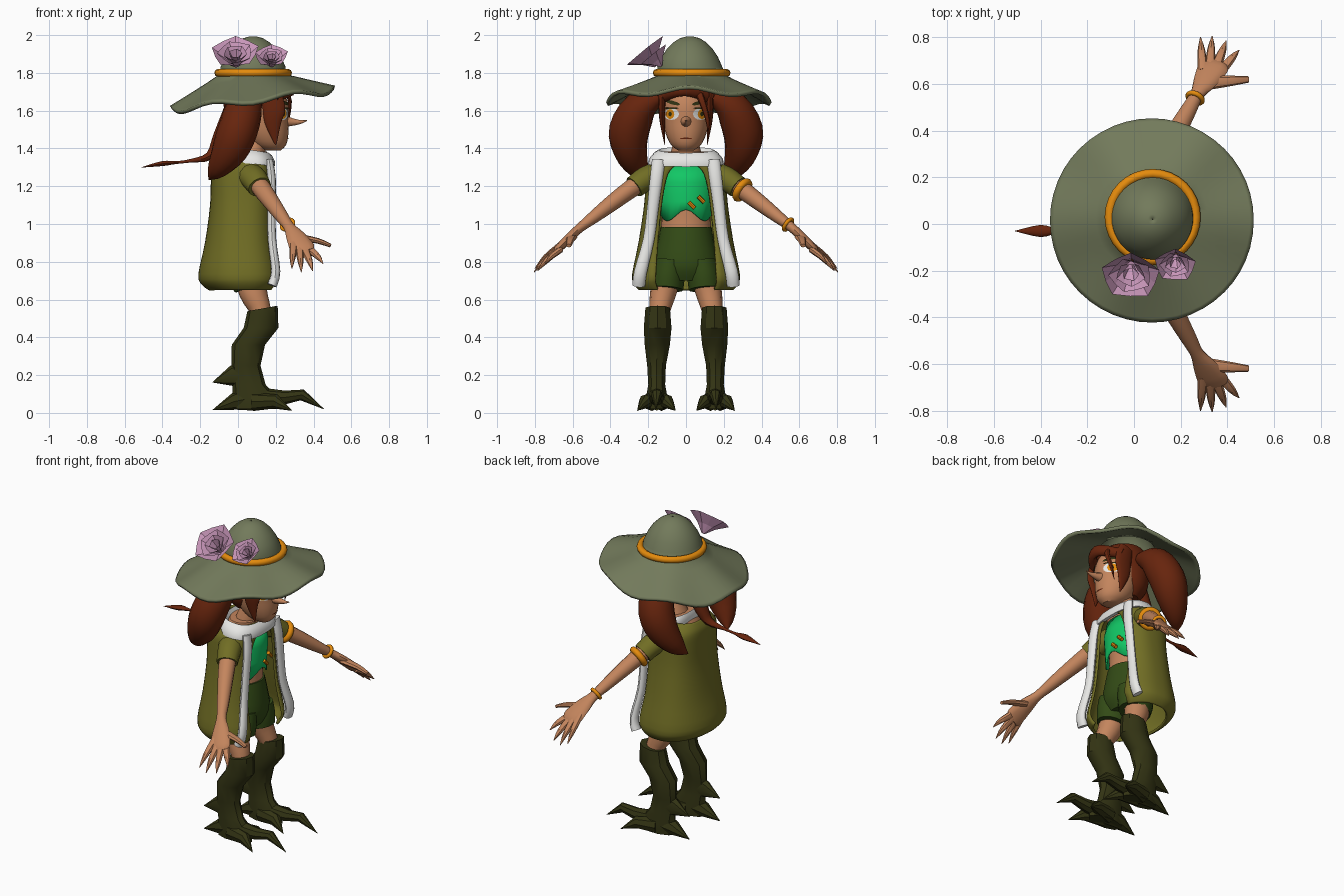
import bpy, math
from mathutils import Vector as V

COLORS = {
    "felt_green": (0.17, 0.195, 0.105), "olive": (0.165, 0.155, 0.018),
    "dark_green": (0.033, 0.07, 0.008), "boot_green": (0.034, 0.035, 0.007),
    "skin": (0.55, 0.235, 0.11), "red_hair": (0.135, 0.018, 0.004),
    "white": (0.8, 0.8, 0.78), "bright_green": (0.006, 0.57, 0.13),
    "orange": (0.78, 0.26, 0.004), "pink": (0.63, 0.335, 0.53)}
MATS = {}
for key, c in COLORS.items():
    MATS[key] = bpy.data.materials.new(key)
    MATS[key].diffuse_color = (*c, 1)


def make(name, verts, faces, mat, angle=40, mirror=False, solid=0):
    me = bpy.data.meshes.new(name)
    me.from_pydata([tuple(v) for v in verts], [], faces)
    me.materials.append(MATS[mat])
    ob = bpy.data.objects.new(name, me)
    bpy.context.collection.objects.link(ob)
    if angle:
        bpy.ops.object.select_all(action='DESELECT')
        ob.select_set(True)
        bpy.context.view_layer.objects.active = ob
        bpy.ops.object.shade_smooth_by_angle(angle=math.radians(angle))
    if solid:
        m = ob.modifiers.new("thickness", 'SOLIDIFY')
        m.thickness, m.offset = solid, 0
    if mirror:
        m = ob.modifiers.new("mirror", 'MIRROR')
        m.use_axis = (False, True, False)
    return ob


def loft(name, rings, mat, closed=True, caps=True, **kw):
    n = len(rings[0])
    verts = [p for r in rings for p in r]
    faces = [(i*n + j, i*n + (j+1) % n, (i+1)*n + (j+1) % n, (i+1)*n + j)
             for i in range(len(rings)-1) for j in range(n if closed else n-1)]
    if caps:
        faces += [tuple(range(n))[::-1], tuple(range((len(rings)-1)*n, len(rings)*n))]
    return make(name, verts, faces, mat, **kw)


def smooth(rows, steps):
    # Catmull-Rom interpolation of rows of numbers
    out = []
    for i in range(len(rows)-1):
        a, b, c, d = rows[max(i-1, 0)], rows[i], rows[i+1], rows[min(i+2, len(rows)-1)]
        for s in range(steps):
            t = s/steps
            out.append([0.5*(2*q + (r-p)*t + (2*p-5*q+4*r-s4)*t*t + (3*q-p-3*r+s4)*t**3)
                        for p, q, r, s4 in zip(a, b, c, d)])
    return out + [list(rows[-1])]


def tube(name, rows, mat, sides=12, steps=3, ref=(0, 1, 0), **kw):
    # rows: x, y, z, radius along ref, radius across
    rows = smooth(rows, steps) if steps > 1 else rows
    pts, rings = [V(r[:3]) for r in rows], []
    for i, r in enumerate(rows):
        t = (pts[min(i+1, len(pts)-1)] - pts[max(i-1, 0)]).normalized()
        u = (V(ref) - t*t.dot(V(ref))).normalized()
        w = t.cross(u)
        rings.append([pts[i] + u*max(r[3], .001)*math.cos(a) + w*max(r[4], .001)*math.sin(a)
                      for a in (2*math.pi*k/sides for k in range(sides))])
    return loft(name, rings, mat, **kw)


def stack(name, rows, mat, sides=24, steps=3, **kw):
    # rows: z, cx, rx, cy, ry
    rings = [[(cx + rx*math.cos(a), cy + ry*math.sin(a), z)
              for a in (2*math.pi*k/sides for k in range(sides))]
             for z, cx, rx, cy, ry in smooth(rows, steps)]
    return loft(name, rings, mat, **kw)


def power(v, e):
    return math.copysign(abs(v)**e, v)


# Hat: wavy brim and dome in one surface
hat = []
for t in (1, .94, .75, .5, .25, 0):
    ring = []
    for k in range(48):
        a = 2*math.pi*k/48
        edge = 1.653 + .053*math.cos(a) + .017*math.cos(6*a)
        r = .17 + .263*t
        ring.append((.078 + r*math.cos(a), .03 - .015*t + r*math.sin(a), 1.785 + (edge-1.785)*t**.95))
    hat.append(ring)
for z, r in ((1.83, .162), (1.88, .14), (1.92, .114), (1.955, .079), (1.975, .047), (1.982, .02), (1.983, .0005)):
    hat.append([(.08 + r*math.cos(2*math.pi*k/48), .02 + r*math.sin(2*math.pi*k/48), z) for k in range(48)])
loft("hat", hat, "felt_green", caps=False, angle=60, solid=.02)


def ring_band(name, centre, axis, radius, thick):
    bpy.ops.mesh.primitive_torus_add(major_radius=radius, minor_radius=thick, location=centre,
                                     major_segments=32, minor_segments=8,
                                     rotation=V(axis).to_track_quat('Z', 'Y').to_euler())
    ob = bpy.context.object
    ob.name = name
    ob.data.materials.append(MATS["orange"])
    bpy.ops.object.shade_smooth_by_angle(angle=math.radians(60))


ring_band("hat_band", (.08, .03, 1.8), (0, 0, 1), .185, .021)


# Flowers: nested five-petal funnels
def flower(name, base, radius, depth):
    n = V((-.05, -.63, .77)).normalized()
    u = n.orthogonal().normalized()
    w = n.cross(u)
    for i, s in enumerate((1, .74, .5, .28)):
        rings = []
        for h, f in ((0, .08), (.5, .45), (1, 1)):
            rings.append([V(base) + n*depth*h*(.85+.15*s) + (u*math.cos(a) + w*math.sin(a))*radius*s*f*(1 if k % 2 else .86)
                          for k, a in ((k, math.pi*k/5 + .35*i) for k in range(10))])
        loft(f"{name}_petals_{i+1}", rings, "pink", caps=False, angle=0)


flower("large_flower", (-.01, -.16, 1.835), .13, .1)
flower("small_flower", (.18, -.13, 1.835), .092, .075)

# Head, neck and nose
HEAD = [(1.388, .185, .04, 0, .04), (1.42, .165, .09, 0, .08), (1.48, .145, .122, 0, .108),
        (1.55, .135, .132, 0, .12), (1.63, .125, .142, 0, .125), (1.70, .1, .14, 0, .12), (1.76, .09, .09, 0, .09)]
stack("head", HEAD, "skin")
tube("neck", [(.05, 0, 1.28, .1, .08), (.07, 0, 1.36, .085, .07), (.1, 0, 1.46, .06, .06)], "skin")
tube("nose", [(.24, 0, 1.545, .035, .035), (.285, 0, 1.54, .022, .022), (.33, 0, 1.54, .011, .011),
              (.365, 0, 1.548, .002, .002)], "skin", sides=10)


def face_x(y, z):
    row = min(smooth(HEAD, 12), key=lambda r: abs(r[0]-z))
    return row[1] + row[2]*math.sqrt(max(0, 1-(y/row[4])**2))


def patch(name, cy, cz, ry, rz, mat, lift, tilt=0, mirror=True):
    pts = [(cy, cz)]
    for k in range(16):
        a = 2*math.pi*k/16
        y = ry*math.cos(a)
        pts.append((cy + y, cz + rz*math.sin(a) + tilt*y))
    make(name, [(face_x(y, z) + lift, y, z) for y, z in pts],
         [(0, k+1, (k+1) % 16+1) for k in range(16)], mat, mirror=mirror)


# Eyes, brows and mouth
patch("eye_white", .077, 1.582, .04, .031, "white", .004)
patch("iris", .084, 1.582, .022, .026, "orange", .007)
patch("pupil", .084, 1.582, .009, .012, "boot_green", .0095)
patch("upper_lid", .077, 1.613, .038, .005, "boot_green", .008)
patch("brow", .07, 1.642, .038, .01, "boot_green", .006, .25)
patch("mouth", 0, 1.453, .032, .004, "red_hair", .004, 0, False)

# Hair: cap, fringe locks, bunches and thin tail
stack("hair_cap", [(1.46, .06, .06, 0, .08), (1.52, .06, .115, 0, .125), (1.62, .065, .14, 0, .14),
                   (1.72, .08, .165, 0, .14), (1.77, .08, .12, 0, .12)], "red_hair")
tube("hair_fringe", [(.19, -.125, 1.67, .03, .03), (.265, -.06, 1.705, .035, .025),
                     (.275, .02, 1.71, .035, .025), (.19, .125, 1.67, .03, .03)], "red_hair", ref=(0, 0, 1))
tube("side_lock", [(.16, .12, 1.72, .02, .05), (.19, .128, 1.62, .018, .06), (.185, .125, 1.54, .014, .045),
                   (.2, .112, 1.42, .002, .004)], "red_hair", mirror=True)
tube("loose_strand", [(.25, .06, 1.71, .02, .012), (.275, .085, 1.65, .018, .01), (.265, .112, 1.56, .012, .008),
                      (.25, .118, 1.48, .001, .001)], "red_hair", sides=8)
tube("hair_bunch", [(.06, .14, 1.68, .04, .05), (.035, .24, 1.62, .09, .095), (0, .3, 1.5, .107, .105),
                    (-.045, .295, 1.39, .09, .095), (-.11, .25, 1.29, .055, .055), (-.155, .2, 1.235, .002, .002)],
     "red_hair", sides=16, mirror=True)
tube("hair_tail", [(-.03, -.01, 1.6, .05, .05), (-.09, -.01, 1.46, .045, .045), (-.15, -.02, 1.36, .03, .024),
                   (-.25, -.03, 1.335, .01, .01), (-.33, -.03, 1.325, .01, .008), (-.4, -.03, 1.32, .026, .014),
                   (-.51, -.03, 1.3, .001, .001)], "red_hair", sides=10)

# Torso, cropped top with a pointed hem, toggles and shorts
stack("torso", [(.92, .03, .125, 0, .14), (1.05, .03, .115, 0, .13), (1.2, .03, .12, 0, .15),
                (1.31, .04, .11, 0, .15), (1.385, .065, .09, 0, .12)], "skin")
top = []
for z, rx, ry in ((1.045, .14, .14), (1.12, .14, .148), (1.22, .142, .16), (1.31, .12, .155)):
    top.append([(.03 + rx*math.cos(a), ry*math.sin(a), z + (.03*math.cos(4*a) if z < 1.05 else 0))
                for a in (2*math.pi*k/32 for k in range(32))])
loft("cropped_top", top, "bright_green", caps=False, solid=.008)
for i, (y, z) in enumerate(((.03, 1.1), (.08, 1.13))):
    tube(f"toggle_{i+1}", [(.178-y*.08, y-.016, z+.016, .011, .011), (.178-y*.08, y+.016, z-.016, .011, .011)],
         "orange", sides=8, steps=1, ref=(1, 0, 0))
stack("shorts", [(.7, .05, .1, 0, .13), (.78, .05, .135, 0, .17), (.9, .04, .135, 0, .15), (.985, .03, .13, 0, .135)], "dark_green")
tube("shorts_leg", [(.06, .085, .8, .08, .12), (.07, .095, .72, .088, .115), (.08, .1, .655, .085, .1)],
     "dark_green", sides=16, mirror=True)

# Open coat: z, cx, rx, ry, half width of the front opening
coat = []
for z, cx, rx, ry, gap in smooth([(.655, .02, .17, .245, .15), (.685, .012, .2, .27, .16), (.735, .01, .213, .278, .16),
                                  (.9, .012, .18, .245, .15), (1.1, .02, .161, .215, .13), (1.24, .023, .16, .205, .105),
                                  (1.3, .022, .157, .198, .07), (1.335, .02, .148, .175, .004), (1.37, .02, .125, .135, .004)], 3):
    a0 = math.asin((max(gap, .003)/ry)**1.25)
    ring = []
    for k in range(41):
        a = a0 + (2*math.pi-2*a0)*k/40
        c, s = math.cos(a), math.sin(a)
        # rounder at the back near the hem, squarer at the shoulders
        back = 1 - .3*min(1, max(0, (z-.67)/.65))
        ex, ey = (.7, .8) if c > 0 else (back, back)
        ring.append((cx + rx*power(c, ex), ry*power(s, ey), z))
    coat.append(ring)
loft("coat", coat, "olive", closed=False, caps=False, solid=.014)
tube("coat_trim", [(.165, .145, 1.34, .035, .02), (.178, .157, 1.24, .034, .022), (.178, .174, 1.1, .031, .022),
                   (.18, .197, .92, .03, .022), (.2, .24, .75, .034, .024), (.18, .25, .675, .034, .026)],
     "white", mirror=True)
# Wide sloping collar, lower at the front
collar = [[(cx + rx*power(math.cos(a), .75), ry*power(math.sin(a), .8), z - .015*math.cos(a))
           for a in (2*math.pi*k/40 for k in range(40))]
          for z, cx, rx, ry in ((1.32, .07, .1, .17), (1.318, .076, .118, .2), (1.345, .075, .122, .196),
                                (1.378, .068, .112, .168), (1.392, .062, .1, .145), (1.36, .062, .085, .118))]
loft("collar", collar, "white", caps=False, angle=60)
tube("sleeve", [(.05, .13, 1.265, .075, .07), (.085, .21, 1.24, .07, .066), (.115, .275, 1.195, .064, .06)],
     "olive", ref=(1, 0, 0), mirror=True)

# Arms, hands and bands
tube("arm", [(.08, .2, 1.25, .05, .05), (.13, .3, 1.18, .05, .048), (.185, .4, 1.105, .043, .042),
             (.235, .49, 1.035, .035, .033), (.27, .555, .985, .03, .025), (.305, .61, .935, .052, .024),
             (.34, .67, .875, .066, .022), (.355, .69, .85, .05, .016)], "skin", ref=(1, 0, 0), mirror=True)
FINGERS = [(.295, .655, .895, .285, .80, .765), (.325, .67, .875, .335, .805, .745), (.355, .68, .86, .395, .785, .752),
           (.38, .665, .865, .45, .745, .79), (.32, .605, .93, .49, .62, .885)]
for i, (x, y, z, p, q, r) in enumerate(FINGERS):
    thick, tip = (.03, .014) if i == 4 else (.023, .002)
    tube(f"finger_{i+1}", [(x, y, z, thick, .018), (.4*x+.6*p, .4*y+.6*q, .4*z+.6*r+.008, thick*.72, .015),
                           (p, q, r, tip, tip*.7)], "skin", sides=8, ref=(0, 1, 0) if i == 4 else (1, 0, 0), mirror=True)
ring_band("upper_arm_band", (.128, .298, 1.18), (.055, .1, -.07), .05, .02)
ring_band("wrist_band", (.262, .54, .997), (.04, .08, -.06), .033, .011)

# Legs and clawed boots with a raised front cuff
tube("leg", [(.06, .09, .76, .075, .085), (.08, .12, .64, .07, .075), (.12, .14, .54, .055, .055), (.12, .15, .48, .05, .05)],
     "skin", mirror=True)
boot = stack("boot", [(.02, .09, .12, .155, .055), (.08, .09, .12, .155, .06), (.15, .058, .088, .155, .047),
                      (.25, .042, .077, .156, .052), (.36, .055, .088, .152, .07), (.45, .122, .092, .15, .077),
                      (.553, .13, .08, .15, .068)], "boot_green", sides=10, steps=1, angle=35, mirror=True)
for v in boot.data.vertices:
    if v.co.z > .5:
        v.co.z += .18*(v.co.x - .13)
CLAWS = {"middle_toe": [(.08, .155, .08, .055, .06), (.25, .155, .082, .038, .036), (.34, .155, .095, .03, .03), (.455, .16, .02, .001, .001)],
         "outer_toe": [(.08, .18, .06, .045, .05), (.2, .215, .06, .036, .038), (.285, .258, .012, .001, .001)],
         "inner_toe": [(.08, .13, .06, .045, .05), (.2, .1, .06, .036, .038), (.285, .055, .012, .001, .001)],
         "heel_claw": [(.08, .155, .08, .055, .07), (-.02, .155, .06, .045, .045), (-.135, .155, .015, .001, .001)],
         "heel_spur": [(.04, .155, .2, .045, .085), (-.03, .155, .195, .035, .055), (-.135, .155, .162, .001, .001)]}
for key, rows in CLAWS.items():
    tube(key, rows, "boot_green", sides=8, steps=1, angle=35, mirror=True)
